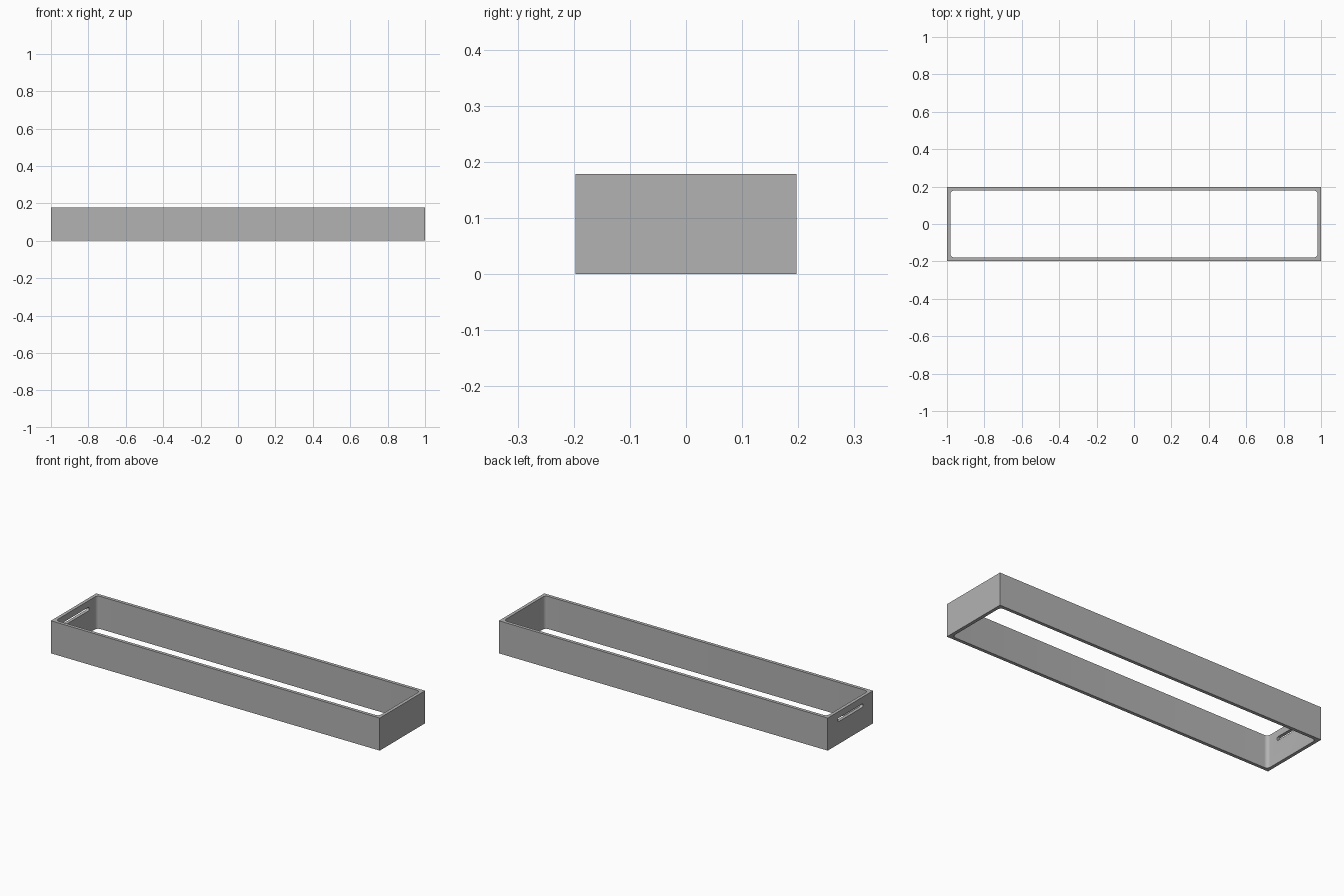
import bpy
import bmesh
from math import cos, sin, pi

cube = bpy.data.objects.get("Cube")
if cube:
    bpy.data.objects.remove(cube, do_unlink=True)

LENGTH, WIDTH, HEIGHT = 2.0, 0.394, 0.179
WALL, FILLET = 0.018, 0.02

grey = bpy.data.materials.new("plain grey")
grey.use_nodes = True
colour = (0.45, 0.45, 0.45, 1)
grey.diffuse_color = colour
grey.node_tree.nodes["Principled BSDF"].inputs["Base Color"].default_value = colour


def rounded_outline(a, b, r, steps):
    """Rectangle outline with half sizes a, b and corner radius r."""
    points = []
    for k, (sx, sy) in enumerate([(1, 1), (-1, 1), (-1, -1), (1, -1)]):
        for i in range(steps + 1):
            t = (k + i / steps) * pi / 2
            points.append((sx * (a - r) + r * cos(t), sy * (b - r) + r * sin(t)))
    return points


def prism(name, outline, place, depth):
    """Extrude an outline along a vector after mapping it into space."""
    bm = bmesh.new()
    face = bm.faces.new([bm.verts.new(place(u, v)) for u, v in outline])
    top = bmesh.ops.extrude_face_region(bm, geom=[face])["geom"]
    bmesh.ops.translate(bm, vec=depth,
                        verts=[g for g in top if isinstance(g, bmesh.types.BMVert)])
    bmesh.ops.recalc_face_normals(bm, faces=bm.faces)
    mesh = bpy.data.meshes.new(name)
    bm.to_mesh(mesh)
    bm.free()
    mesh.materials.append(grey)
    obj = bpy.data.objects.new(name, mesh)
    bpy.context.collection.objects.link(obj)
    return obj


# Open frame: sharp outer block
a, b = LENGTH / 2, WIDTH / 2
frame = prism("frame", [(a, b), (-a, b), (-a, -b), (a, -b)],
              lambda u, v: (u, v, 0), (0, 0, HEIGHT))

# Filleted opening right through, and a hand slot in one end wall
opening = prism("opening_cutter", rounded_outline(a - WALL, b - WALL, FILLET, 8),
                lambda u, v: (u, v, -0.1), (0, 0, HEIGHT + 0.2))
slot = prism("slot_cutter", rounded_outline(0.11, 0.01, 0.0099, 6),
             lambda u, v: (-a - 0.05, u, 0.133 + v), (0.1, 0, 0))

bpy.context.view_layer.objects.active = frame
for cutter in (opening, slot):
    cut = frame.modifiers.new(cutter.name, "BOOLEAN")
    cut.operation, cut.solver, cut.object = "DIFFERENCE", "EXACT", cutter
    bpy.ops.object.modifier_apply(modifier=cut.name)
    bpy.data.objects.remove(cutter, do_unlink=True)

# Smooth fillets, crisp edges
bpy.ops.object.select_all(action="DESELECT")
frame.select_set(True)
bpy.ops.object.shade_smooth_by_angle()
